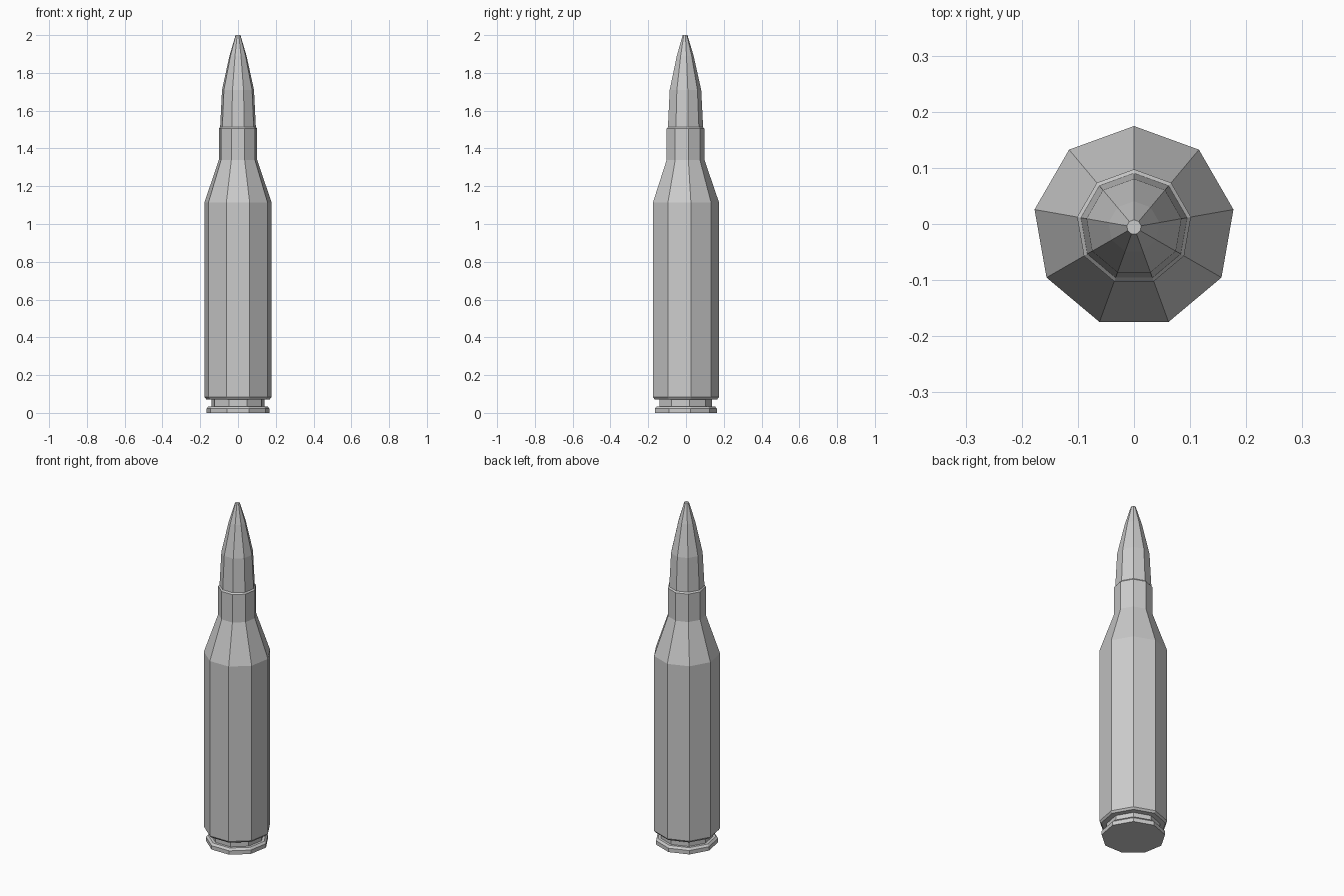
import bpy, bmesh, math

if "Cube" in bpy.data.objects:
    bpy.data.objects.remove(bpy.data.objects["Cube"])

SIDES = 9
RADIUS = 0.18
# an odd polygon is not symmetric in y, so shift it to centre its bounds
Y_OFF = -RADIUS * (1 - math.cos(math.pi / SIDES)) / 2


def lathe(name, profile, cap_bottom=False, cap_top=False):
    """Sweep a (radius, z) profile around z as a faceted shell."""
    bm = bmesh.new()
    rings = []
    for r, z in profile:
        ring = []
        for i in range(SIDES):
            a = math.pi / 2 + 2 * math.pi * i / SIDES
            ring.append(bm.verts.new((r * math.cos(a), r * math.sin(a) + Y_OFF, z)))
        rings.append(ring)
    for low, high in zip(rings, rings[1:]):
        for i in range(SIDES):
            j = (i + 1) % SIDES
            bm.faces.new((low[i], low[j], high[j], high[i]))
    if cap_bottom:
        bm.faces.new(rings[0][::-1])
    if cap_top:
        bm.faces.new(rings[-1])
    mesh = bpy.data.meshes.new(name)
    bm.to_mesh(mesh)
    bm.free()
    obj = bpy.data.objects.new(name, mesh)
    bpy.context.collection.objects.link(obj)
    return obj


# Case: rim, extractor groove, body, shoulder, neck and bevelled mouth
lathe("cartridge_case", [
    (0.169, 0.0), (0.169, 0.023), (0.158, 0.035), (0.143, 0.035),
    (0.143, 0.07), (0.171, 0.072), (RADIUS, 0.083), (RADIUS, 1.115),
    (0.103, 1.34), (0.103, 1.505), (0.096, 1.513),
], cap_bottom=True)

# Bullet: starts at the case mouth and tapers to a small flat tip
lathe("bullet", [
    (0.096, 1.513), (0.086, 1.71), (0.046, 1.89), (0.013, 2.0),
], cap_top=True)
